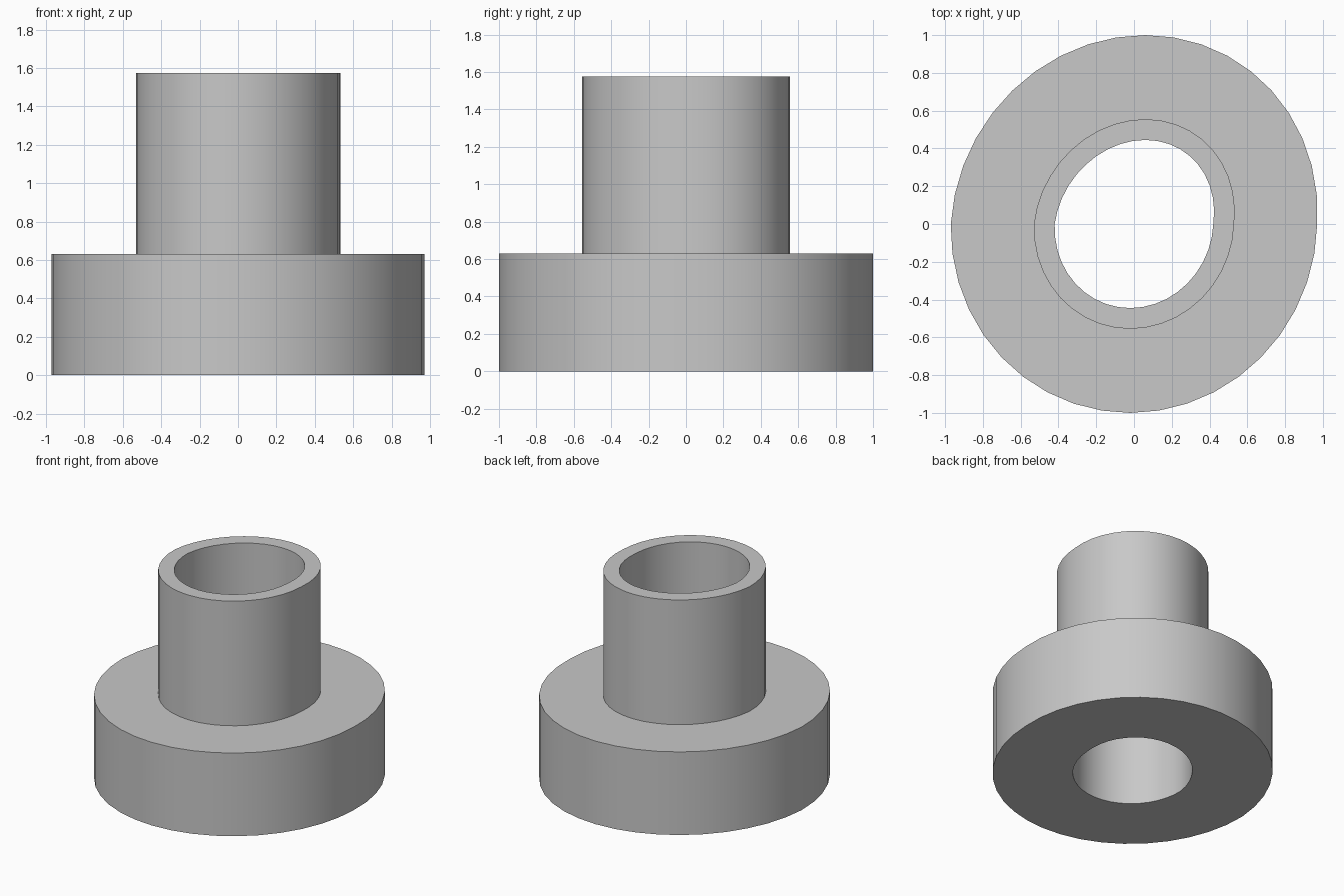
import bpy
import bmesh
from math import cos, sin, tau, radians

cube = bpy.data.objects.get("Cube")
if cube:
    bpy.data.objects.remove(cube, do_unlink=True)

SEGMENTS = 40
OUTER, TUBE, BORE = (0.97, 1.0), (0.53, 0.555), (0.42, 0.445)
SHOULDER, TOP = 0.63, 1.575

# Closed cross-section: bottom, flange wall, shoulder, tube wall, rim, bore
PROFILE = [(BORE, 0), (OUTER, 0), (OUTER, SHOULDER),
           (TUBE, SHOULDER), (TUBE, TOP), (BORE, TOP)]


def ring(bm, radii, z):
    """Slightly uneven oval whose back leans towards +x."""
    verts = []
    for i in range(SEGMENTS):
        a = tau * i / SEGMENTS
        lean = (0.06 if sin(a) > 0 else 0.02) * sin(a)
        verts.append(bm.verts.new((radii[0] * cos(a) + lean, radii[1] * sin(a), z)))
    return verts


# Flanged sleeve as one continuous shell
bm = bmesh.new()
rings = [ring(bm, radii, z) for radii, z in PROFILE]
for k, low in enumerate(rings):
    high = rings[(k + 1) % len(rings)]
    for i in range(SEGMENTS):
        j = (i + 1) % SEGMENTS
        bm.faces.new((low[i], low[j], high[j], high[i]))
bmesh.ops.recalc_face_normals(bm, faces=bm.faces)
mesh = bpy.data.meshes.new("flanged_sleeve")
bm.to_mesh(mesh)
bm.free()
sleeve = bpy.data.objects.new("flanged_sleeve", mesh)
bpy.context.collection.objects.link(sleeve)

# Plain grey finish
grey = bpy.data.materials.new("light_grey")
grey.use_nodes = True
colour = (0.58, 0.58, 0.58, 1)
grey.diffuse_color = colour
grey.node_tree.nodes["Principled BSDF"].inputs["Base Color"].default_value = colour
mesh.materials.append(grey)

# Smooth round walls with crisp rims
bpy.ops.object.select_all(action="DESELECT")
sleeve.select_set(True)
bpy.context.view_layer.objects.active = sleeve
bpy.ops.object.shade_smooth_by_angle(angle=radians(30))
